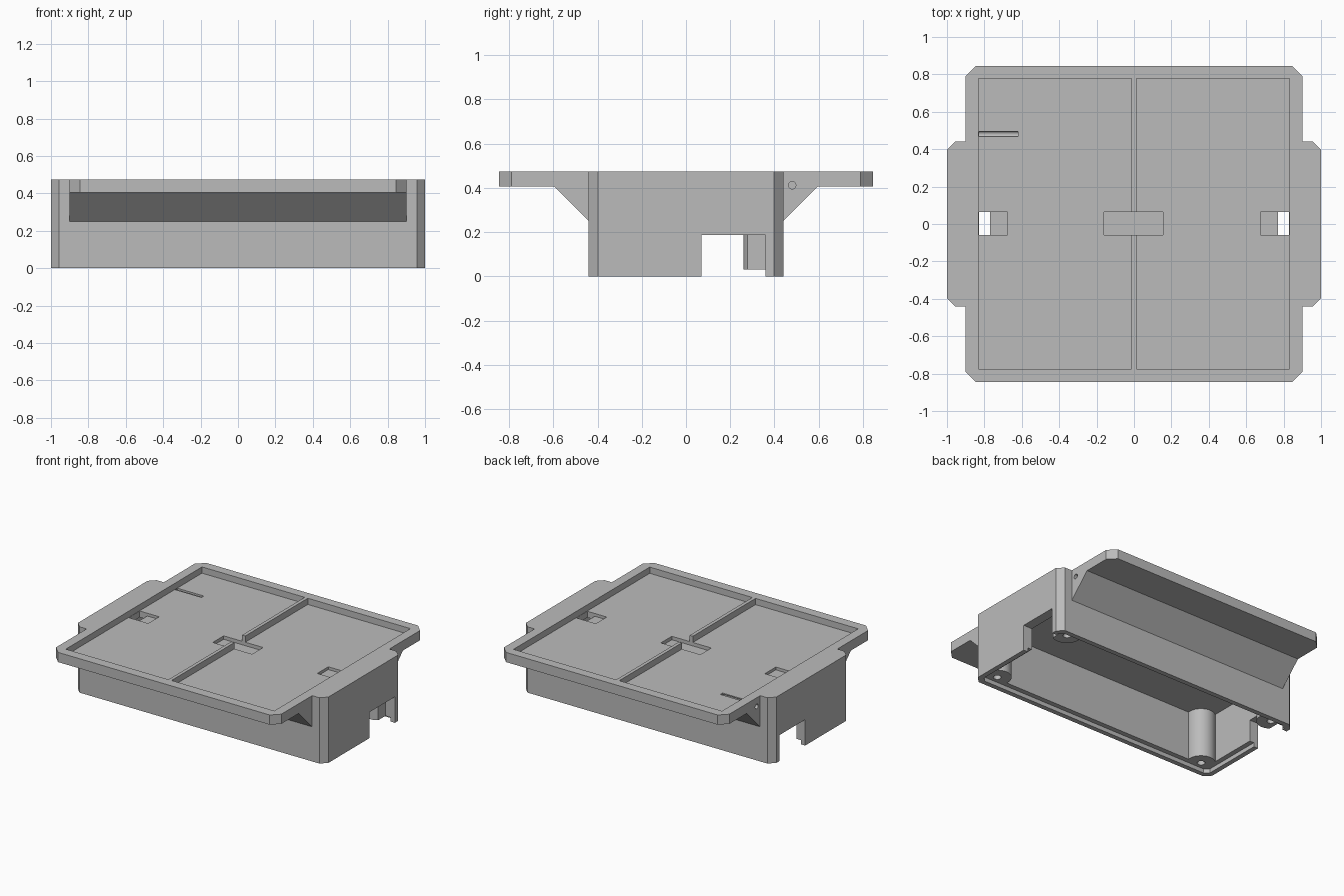
import bpy, bmesh, math
from mathutils import Matrix

cube = bpy.data.objects.get("Cube")
if cube:
    bpy.data.objects.remove(cube, do_unlink=True)

grey = bpy.data.materials.new("plain_grey")
grey.use_nodes = True
grey.diffuse_color = (0.5, 0.5, 0.5, 1)
grey.node_tree.nodes["Principled BSDF"].inputs["Base Color"].default_value = grey.diffuse_color

TOP = 0.475        # rim height
FLOOR = 0.43       # tray floor
CEILING = 0.385    # roof of the hollow
LEDGE = 0.03       # depth of the lid seat
POST = (0.87, 0.355)


def link(bm, name):
    bmesh.ops.recalc_face_normals(bm, faces=bm.faces)
    mesh = bpy.data.meshes.new(name)
    bm.to_mesh(mesh)
    bm.free()
    obj = bpy.data.objects.new(name, mesh)
    bpy.context.collection.objects.link(obj)
    return obj


def extrude(name, points, vec):
    bm = bmesh.new()
    face = bm.faces.new([bm.verts.new(p) for p in points])
    out = bmesh.ops.extrude_face_region(bm, geom=[face])
    verts = [g for g in out["geom"] if isinstance(g, bmesh.types.BMVert)]
    bmesh.ops.translate(bm, verts=verts, vec=vec)
    return link(bm, name)


def block(name, x0, x1, y0, y1, z0, z1):
    pts = [(x0, y0, z0), (x1, y0, z0), (x1, y1, z0), (x0, y1, z0)]
    return extrude(name, pts, (0, 0, z1 - z0))


def chamfered(name, hx, hy, c, z0, z1):
    pts = []
    for sx, sy in ((1, 1), (-1, 1), (-1, -1), (1, -1)):
        pair = [(sx * hx, sy * (hy - c), z0), (sx * (hx - c), sy * hy, z0)]
        pts += pair if sx * sy > 0 else pair[::-1]
    return extrude(name, pts, (0, 0, z1 - z0))


def cylinder(name, centre, radius, length, along_x=False):
    bm = bmesh.new()
    mat = Matrix.Translation(centre)
    if along_x:
        mat = mat @ Matrix.Rotation(math.pi / 2, 4, 'Y')
    bmesh.ops.create_cone(bm, cap_ends=True, segments=40, radius1=radius,
                          radius2=radius, depth=length, matrix=mat)
    return link(bm, name)


def combine(target, tool, operation='DIFFERENCE'):
    """Bake a boolean into the target and drop the tool."""
    mod = target.modifiers.new("cut", 'BOOLEAN')
    mod.operation, mod.object, mod.solver = operation, tool, 'EXACT'
    bpy.context.view_layer.update()
    deps = bpy.context.evaluated_depsgraph_get()
    mesh = bpy.data.meshes.new_from_object(target.evaluated_get(deps))
    target.modifiers.clear()
    target.data = mesh
    bpy.data.objects.remove(tool, do_unlink=True)


# Deep box, overhanging tray and the sloped supports beneath it
housing = chamfered("housing", 1.0, 0.44, 0.043, 0, TOP)
combine(housing, chamfered("tray", 0.9, 0.845, 0.055, 0.405, TOP), 'UNION')
slope = [(-0.9, y, z) for y, z in ((-0.61, 0.42), (0.61, 0.42), (0.42, 0.23), (-0.42, 0.23))]
combine(housing, extrude("supports", slope, (1.8, 0, 0)), 'UNION')

# Hollow interior, leaving round screw posts in the corners
hollow = block("hollow", -0.93, 0.93, -0.37, 0.37, 0.01, CEILING)
for sx in (-1, 1):
    for sy in (-1, 1):
        combine(hollow, cylinder("post", (sx * POST[0], sy * POST[1], 0.2), 0.095, 0.8))
combine(housing, hollow)
combine(housing, chamfered("lid_seat", 0.965, 0.405, 0.03, -0.1, LEDGE))

# Screw holes
for sx in (-1, 1):
    for sy in (-1, 1):
        combine(housing, cylinder("screw_hole", (sx * POST[0], sy * POST[1], 0.08), 0.026, 0.24))

# Two shallow trays, end notches, slots and cable holes
for s in (-1, 1):
    def sided(name, a, b, *rest):
        return block(name, min(s * a, s * b), max(s * a, s * b), *rest)
    combine(housing, sided("tray_recess", 0.0125, 0.832, -0.775, 0.778, FLOOR, 0.6))
    combine(housing, sided("end_notch", 0.925, 1.1, 0.07, 0.36, -0.1, 0.187))
    combine(housing, sided("slot_step", 0.675, 0.83, -0.06, 0.065, 0.41, 0.5))
    combine(housing, sided("slot_through", 0.77, 0.83, -0.06, 0.065, 0.35, 0.5))
    combine(housing, cylinder("cable_hole", (s * 0.81, 0.48, 0.412), 0.017, 0.38, True))
combine(housing, block("centre_slot", -0.16, 0.155, -0.06, 0.065, 0.405, 0.6))
combine(housing, block("cable_groove", -0.83, -0.62, 0.469, 0.495, 0.412, 0.46))

# Material and shading
housing.data.materials.clear()
housing.data.materials.append(grey)
for p in housing.data.polygons:
    p.material_index = 0
bpy.ops.object.select_all(action='DESELECT')
housing.select_set(True)
bpy.context.view_layer.objects.active = housing
bpy.ops.object.shade_smooth_by_angle(angle=math.radians(25))
